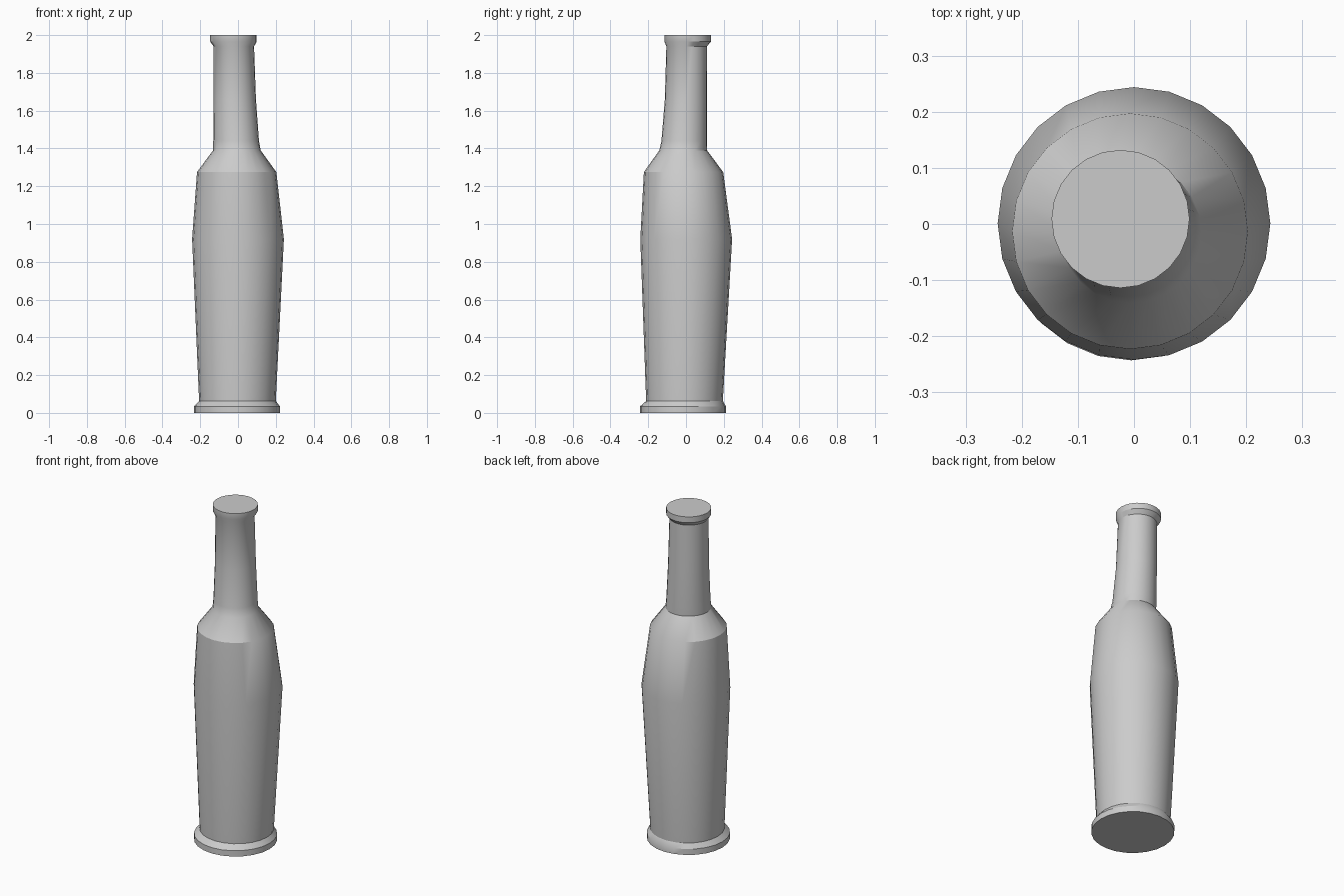
import bpy
import bmesh
from math import cos, sin, pi, radians

# Remove the default cube
cube = bpy.data.objects.get("Cube")
if cube:
    bpy.data.objects.remove(cube, do_unlink=True)

SIDES = 24

# Plain grey material
grey = bpy.data.materials.new("plain_grey")
grey.use_nodes = True
colour = (0.6, 0.6, 0.6, 1)
grey.diffuse_color = colour
grey.node_tree.nodes["Principled BSDF"].inputs["Base Color"].default_value = colour

# Slightly wobbly bottle rings: height, centre x, centre y, radius
RINGS = [
    (0.0, -0.005, -0.016, 0.227),     # foot
    (0.035, -0.005, -0.016, 0.227),
    (0.063, -0.003, -0.008, 0.203),   # body
    (0.92, 0.0, 0.001, 0.243),
    (1.275, -0.007, -0.013, 0.21),    # shoulder
    (1.39, -0.006, -0.015, 0.126),    # neck
    (1.44, -0.010, -0.009, 0.121),
    (1.66, -0.017, 0.0, 0.112),
    (1.94, -0.022, 0.003, 0.107),
    (1.965, -0.024, 0.009, 0.123),    # lip
    (2.0, -0.024, 0.009, 0.123),
]


def ring(bm, z, cx, cy, r):
    angles = [2 * pi * i / SIDES for i in range(SIDES)]
    return [bm.verts.new((cx + r * cos(a), cy + r * sin(a), z)) for a in angles]


# Loft the rings and close both ends
bm = bmesh.new()
loops = [ring(bm, *values) for values in RINGS]
for low, high in zip(loops, loops[1:]):
    for i in range(SIDES):
        j = (i + 1) % SIDES
        bm.faces.new((low[i], low[j], high[j], high[i]))
bm.faces.new(loops[0][::-1])
bm.faces.new(loops[-1])
bmesh.ops.recalc_face_normals(bm, faces=bm.faces)

mesh = bpy.data.meshes.new("bottle")
bm.to_mesh(mesh)
bm.free()
mesh.materials.append(grey)
bottle = bpy.data.objects.new("bottle", mesh)
bpy.context.collection.objects.link(bottle)

# Smooth sides with crisp foot, shoulder and lip edges
bpy.ops.object.select_all(action='DESELECT')
bottle.select_set(True)
bpy.context.view_layer.objects.active = bottle
bpy.ops.object.shade_smooth_by_angle(angle=radians(30))
